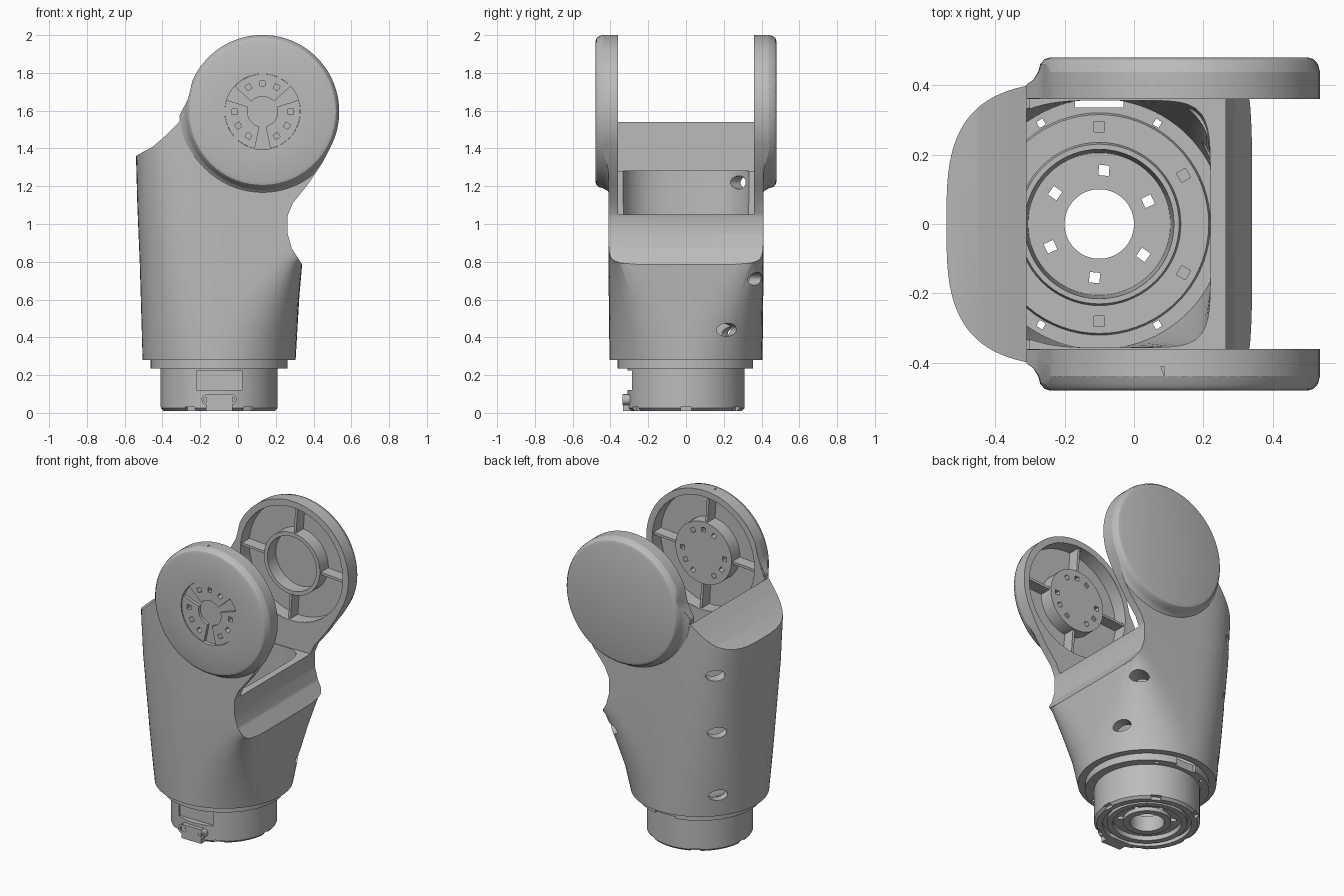
import bpy, bmesh
from math import sin, cos, pi, radians
from mathutils import Matrix, Vector

if "Cube" in bpy.data.objects:
    bpy.data.objects.remove(bpy.data.objects["Cube"])

grey = bpy.data.materials.new("cast_grey")
grey.use_nodes = True
grey.diffuse_color = (0.5, 0.5, 0.5, 1)
grey.node_tree.nodes["Principled BSDF"].inputs["Base Color"].default_value = grey.diffuse_color

AXIS = -0.10                       # x of the lower tube
PX, PZ = 0.13, 1.595               # pivot of the fork
TUBE = Matrix.Translation((AXIS, 0, 0))


def solid(name, rings, closed=False, matrix=Matrix()):
    """Bridge rings of points; cap the ends, or join them when closed."""
    bm = bmesh.new()
    loops = [[bm.verts.new(matrix @ Vector(p)) for p in r] for r in rings]
    pairs = list(zip(loops, loops[1:]))
    if closed:
        pairs.append((loops[-1], loops[0]))
    else:
        bm.faces.new(loops[0])
        bm.faces.new(loops[-1])
    for a, b in pairs:
        for i in range(len(a)):
            j = (i + 1) % len(a)
            bm.faces.new((a[i], a[j], b[j], b[i]))
    bmesh.ops.recalc_face_normals(bm, faces=bm.faces)
    mesh = bpy.data.meshes.new(name)
    bm.to_mesh(mesh)
    bm.free()
    mesh.materials.append(grey)
    obj = bpy.data.objects.new(name, mesh)
    bpy.context.collection.objects.link(obj)
    return obj


def revolve(name, profile, closed=False, matrix=Matrix(), n=72):
    rings = [[(r * cos(2 * pi * i / n), r * sin(2 * pi * i / n), h) for i in range(n)]
             for r, h in profile]
    return solid(name, rings, closed, matrix)


def prism(outline, y0=-.6, y1=.6):
    return solid("trim", [[(x, y, z) for x, z in outline] for y in (y0, y1)])


def box(name, x, y, z, matrix=Matrix()):
    rings = [[(x[0], y[0], h), (x[1], y[0], h), (x[1], y[1], h), (x[0], y[1], h)] for h in z]
    return solid(name, rings, matrix=matrix)


def boolean(target, tool, operation):
    mod = target.modifiers.new("cut", "BOOLEAN")
    mod.operation, mod.solver, mod.object = operation, "EXACT", tool
    bpy.context.view_layer.objects.active = target
    bpy.ops.object.modifier_apply(modifier=mod.name)
    bpy.data.objects.remove(tool)
    return target


def cut(target, tool):
    return boolean(target, tool, "DIFFERENCE")


def trim(target, tool):
    return boolean(target, tool, "INTERSECT")


def section(z, left, right, half, n_left, n_right, n=96):
    """Rounded section whose left and right halves have their own squareness."""
    pts = []
    for i in range(n):
        c, s = cos(2 * pi * i / n), sin(2 * pi * i / n)
        size, e = (right, 2 / n_right) if c > 0 else (left, 2 / n_left)
        x = abs(c) ** e * size * (1 if c > 0 else -1)
        y = abs(s) ** e * half * (1 if s > 0 else -1)
        pts.append((AXIS + x, y, z))
    return pts


def pivot(side):
    """Local z points outward along the fork axis."""
    return Matrix.Translation((PX, 0, PZ)) @ Matrix.Rotation(-side * pi / 2, 4, "X")


def around(angle, base=TUBE):
    return base @ Matrix.Rotation(radians(angle), 4, "Z")


# Outer skin: round at the foot, square on the right higher up
outer = [section(0.28, .405, .405, .405, 2, 2), section(0.45, .41, .415, .407, 2.2, 2.5),
         section(0.62, .415, .425, .409, 2.4, 4), section(0.79, .42, .44, .41, 2.6, 9),
         section(1.1, .433, .8, .41, 3, 12), section(1.36, .44, .9, .41, 3.2, 12)]
top = section(2.1, .44, .9, .41, 3.2, 12)
inner = [section(1.36, .37, .32, .356, 3, 8), section(0.75, .37, .32, .356, 2.6, 6),
         section(0.28, .36, .36, .36, 2, 2)]

# Side outlines
right_edge = [(.29, 1.11), (.37, 1.21), (.45, 1.33)]
arc = [(PX + .406 * cos(radians(a)), PZ + .406 * sin(radians(a))) for a in range(-24, 160, 4)]

# Hollow lower housing with a scooped right side
housing = trim(solid("housing", outer + inner, closed=True), prism([
    (-.6, .2), (.4, .2), (.4, .72), (.34, .785), (.285, .87), (.262, .95), (.262, 1.04),
    (.265, 1.05), (-.3, 1.05), (-.3, 1.28), (-.6, 1.28)]))

# Dished lip behind the fork
lip = trim(solid("rear_lip", outer + [top]), prism([
    (-.6, 1.28), (-.31, 1.28), (-.31, 1.54), (-.37, 1.48), (-.45, 1.41), (-.54, 1.36),
    (-.6, 1.34)]))
parts = [housing, lip]

# Flat fork arms, opened behind each cheek
arm_outline = [(-.31, 1.05), (.265, 1.05)] + right_edge + arc + [
    (-.265, 1.66), (-.3, 1.565), (-.31, 1.55)]
for side in (-1, 1):
    arm = trim(solid("fork_arm", outer + [top]),
               prism(arm_outline, side * .36, side * .6))
    cut(arm, revolve("opening", [(.366, .3), (.366, .7)], matrix=pivot(side)))
    parts.append(arm)

# Round hollow cheeks with hubs and a flared root
rim = [(.2, .45), (.365, .45), (.365, .362), (.44, .362), (.44, .402), (.42, .415),
       (.405, .44), (.4, .46), (.388, .474), (.37, .48)]
front_profile = [(.02, .364), (.2, .364)] + rim + [(.2, .48), (.2, .455), (.02, .455)]
rear_profile = [(.02, .45), (.175, .45), (.175, .364), (.2, .364)] + rim + [(.02, .48)]
cheeks = []
for side, profile in ((-1, front_profile), (1, rear_profile)):
    cheek = revolve("cheek", profile, matrix=pivot(side))
    cheeks.append(trim(cheek, prism(
        [(-.35, 1.05), (.265, 1.05)] + right_edge + arc + [(-.265, 1.66), (-.35, 1.5)])))
parts += cheeks

# Three pads on the front hub
pads = []
for middle in (90, 210, 330):
    fan = [radians(middle + a) for a in range(-48, 49, 4)]
    ring = [(.199 * cos(a), .199 * sin(a)) for a in fan]
    ring += [(.08 * cos(a), .08 * sin(a)) for a in reversed(fan)]
    pads.append(solid("hub_pad", [[(x, y, h) for x, y in ring] for h in (.45, .474)],
                      matrix=pivot(-1)))
parts += pads

# Nine square bolt holes through hub and pads
for k in range(9):
    angle = 30 * (k // 3 * 4 + k % 3) + 60
    for target in (cheeks[0], pads[k // 3]):
        cut(target, box("bolt_hole", (.135, .163), (-.014, .014), (.3, .6),
                        around(angle, pivot(-1))))

# Stiffening ribs in each cheek
for side in (-1, 1):
    for angle in (0, 90, 180, 270):
        parts.append(box("cheek_rib", (.19, .37), (-.008, .008), (.375, .455),
                         around(angle + 4, pivot(side))))

# Oval access holes through the casting wall
for angle, z in ((30, .44), (45, .71), (140, .42), (138, .84), (136, 1.22)):
    turn = Matrix.Translation((AXIS, 0, z)) @ Matrix.Rotation(radians(angle), 4, "Z") \
        @ Matrix.Rotation(pi / 2, 4, "Y") @ Matrix.Diagonal((.6, 1, 1, 1))
    cut(housing, revolve("access_hole", [(.058, .25), (.058, .7)], matrix=turn, n=20))

# Flanged foot with stepped bore
foot = revolve("foot", [
    (.1, .02), (.14, .02), (.14, .045), (.2, .045), (.2, .015), (.235, .015), (.235, .035),
    (.26, .035), (.26, .01), (.295, .01), (.31, .025), (.31, .235), (.362, .235), (.362, .285),
    (.32, .285), (.315, .3), (.235, .3), (.23, .32), (.215, .32), (.205, .12), (.1, .12)],
    True, TUBE)
parts.append(foot)
for k in range(6):
    cut(foot, box("through_hole", (.14, .17), (-.015, .015), (-.1, .2), around(25 + 60 * k)))
    cut(foot, box("floor_pocket", (.265, .295), (-.015, .015), (.27, .4), around(30 + 60 * k)))
    cut(foot, box("foot_notch", (.285, .33), (-.03, .03), (-.1, .03), around(60 * k)))
for angle in (60, 120, 240, 300):
    cut(foot, box("flange_hole", (.325, .345), (-.01, .01), (.2, .4), around(angle)))
cut(foot, box("cable_slot", (-.17, -.03), (.335, .4), (.2, .4)))
cut(foot, box("socket", (-.22, .02), (-.34, -.275), (.12, .225)))

# Clamp block with two screws on the foot
parts.append(box("clamp_block", (-.17, -.03), (-.333, -.25), (.01, .1)))
for x in (-.165, -.035):
    turn = Matrix.Translation((x, 0, .07)) @ Matrix.Rotation(pi / 2, 4, "X")
    parts.append(revolve("clamp_screw", [(.028, .25), (.028, .335), (.015, .335), (.015, .325)],
                         matrix=turn, n=16))

# Smooth the curved surfaces, keep crisp edges
bpy.ops.object.select_all(action="DESELECT")
for obj in parts:
    obj.select_set(True)
bpy.context.view_layer.objects.active = housing
bpy.ops.object.shade_smooth_by_angle(angle=radians(30))
